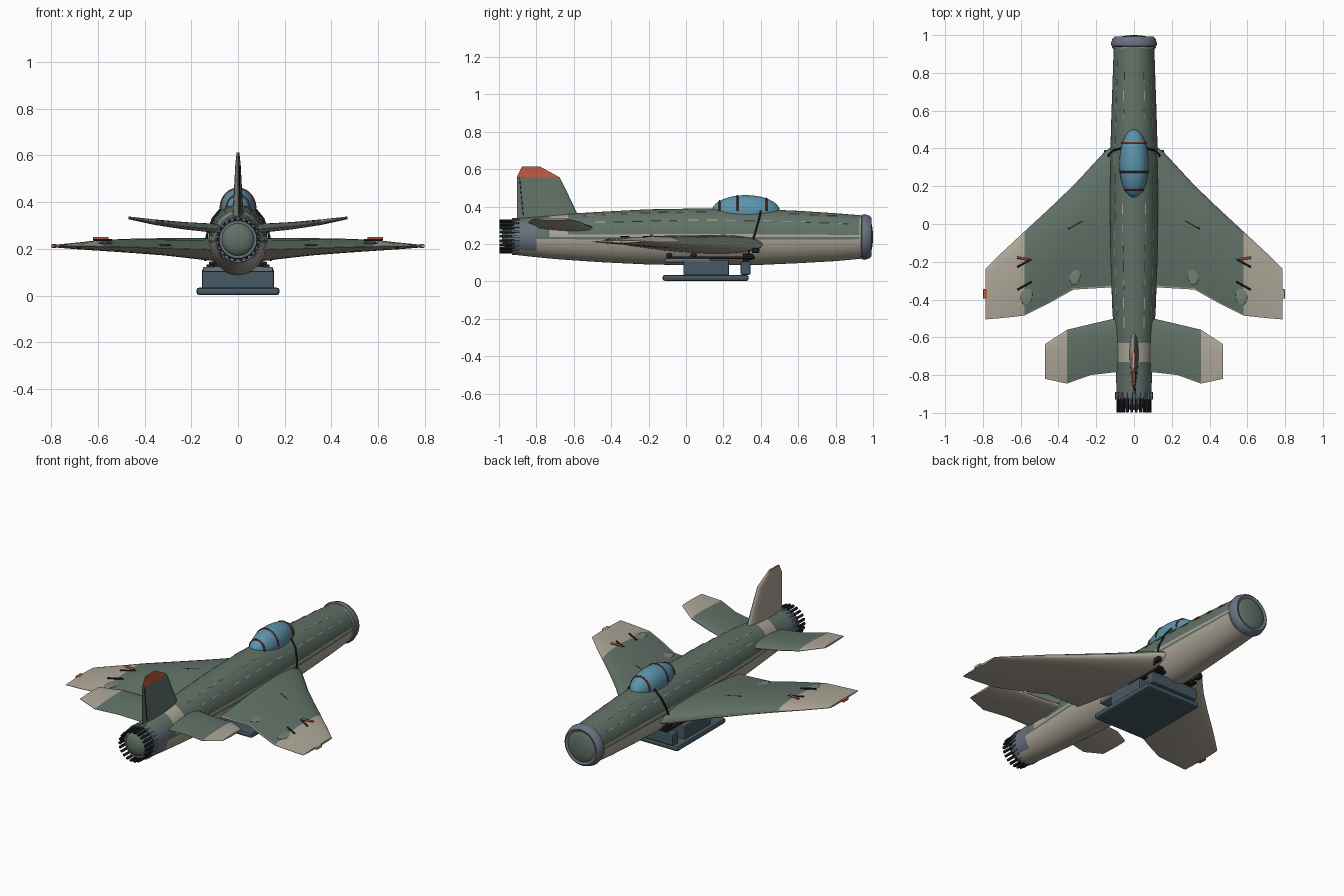
import bpy, bmesh, math
from mathutils import Vector

if "Cube" in bpy.data.objects:
    bpy.data.objects.remove(bpy.data.objects["Cube"])


def material(name, *rgb):
    m = bpy.data.materials.new(name)
    m.use_nodes = True
    col = [((c / 255 + 0.055) / 1.055) ** 2.4 for c in rgb] + [1]
    m.diffuse_color = col
    m.node_tree.nodes["Principled BSDF"].inputs["Base Color"].default_value = col
    return m


GREEN = material("camouflage green", 97, 114, 104)
BEIGE = material("pale beige", 174, 167, 152)
GLASS = material("canopy blue", 92, 148, 172)
RED = material("signal red", 190, 88, 64)
BROWN = material("frame brown", 125, 50, 32)
GREY = material("engine grey", 104, 114, 128)
POD = material("pod slate", 70, 88, 99)
BLACK = material("dark metal", 30, 31, 34)
PALE = material("faded green", 118, 130, 119)


def finish(name, bm, mats, smooth=40):
    bmesh.ops.recalc_face_normals(bm, faces=bm.faces)
    me = bpy.data.meshes.new(name)
    bm.to_mesh(me)
    bm.free()
    for m in mats:
        me.materials.append(m)
    ob = bpy.data.objects.new(name, me)
    bpy.context.collection.objects.link(ob)
    if smooth:
        bpy.ops.object.select_all(action='DESELECT')
        ob.select_set(True)
        bpy.context.view_layer.objects.active = ob
        bpy.ops.object.shade_smooth_by_angle(angle=math.radians(smooth))
    return ob


def loft(rings, rule):
    """Join closed rings of points into a capped skin; rule(ring, side) gives the material index."""
    bm = bmesh.new()
    vs = [[bm.verts.new(p) for p in r] for r in rings]
    n = len(vs[0])
    for i in range(len(vs) - 1):
        for j in range(n):
            k = (j + 1) % n
            f = bm.faces.new((vs[i][j], vs[i][k], vs[i + 1][k], vs[i + 1][j]))
            f.material_index = rule(i, j)
    for i, r in ((0, vs[0]), (len(vs) - 2, vs[-1])):
        bm.faces.new(r).material_index = rule(i, 0)
    return bm


def box(name, mat, centre, size, bevel=0.0, turn=(0, 0, 0)):
    bm = bmesh.new()
    bmesh.ops.create_cube(bm, size=1)
    bmesh.ops.scale(bm, vec=size, verts=bm.verts)
    if bevel:
        bmesh.ops.bevel(bm, geom=bm.edges[:], offset=bevel, segments=2, affect='EDGES', profile=0.5)
    ob = finish(name, bm, [mat], 0)
    ob.location, ob.rotation_euler = centre, turn
    return ob


def ellipsoid(name, mat, centre, radii):
    bm = bmesh.new()
    bmesh.ops.create_uvsphere(bm, u_segments=32, v_segments=20, radius=1)
    bmesh.ops.scale(bm, vec=radii, verts=bm.verts)
    ob = finish(name, bm, [mat], 60)
    ob.location = centre
    return ob


def rod(name, mat, pts, r):
    cu = bpy.data.curves.new(name, 'CURVE')
    cu.dimensions, cu.bevel_depth, cu.bevel_resolution = '3D', r, 1
    cu.use_fill_caps = True
    sp = cu.splines.new('POLY')
    sp.points.add(len(pts) - 1)
    for p, co in zip(sp.points, pts):
        p.co = (*co, 1)
    cu.materials.append(mat)
    ob = bpy.data.objects.new(name, cu)
    bpy.context.collection.objects.link(ob)


def turned(name, mat, profile, zc, n=48):
    """Solid of revolution about the long axis from (y, radius) pairs."""
    rings = [[(r * math.cos(2 * math.pi * k / n), y, zc + r * math.sin(2 * math.pi * k / n))
              for k in range(n)] for y, r in profile]
    return finish(name, loft(rings, lambda i, j: 0), [mat])


# Fuselage: stations of y, half width, bottom z, top z
stations = [(.95, .107, .122, .352), (.8, .112, .108, .364), (.6, .119, .097, .377),
            (.4, .125, .088, .386), (.1, .127, .085, .390), (-.2, .124, .09, .385),
            (-.45, .115, .102, .372), (-.63, .104, .114, .361), (-.73, .099, .122, .353),
            (-.80, .096, .129, .346), (-.92, .09, .142, .335)]
SEG = 64


def hull(y, a):
    for p, q in zip(stations, stations[1:]):
        if q[0] <= y <= p[0]:
            t = (p[0] - y) / (p[0] - q[0])
            _, w, b, top = [u + (v - u) * t for u, v in zip(p, q)]
            return Vector((w * math.cos(a), y, (b + top) / 2 + (top - b) / 2 * math.sin(a)))


def hull_colour(i, j):
    height = min(j, SEG // 2 - 1 - j) if j < SEG // 2 else -1 - min(j - SEG // 2, SEG - 1 - j)
    y = stations[i][0]
    if y <= -.80 and -9 < height < 7:
        return 2
    if y == -.63 and height >= 0:
        return 1
    return 1 if height < -1 or (height == 0 and y > -.7) else 0


rings = [[hull(s[0], 2 * math.pi * k / SEG) for k in range(SEG)] for s in stations]
finish("fuselage", loft(rings, hull_colour), [GREEN, BEIGE, GREY])

# Painted dashes along the upper fuselage
for side in (1, -1):
    for angle, first in ((36, .84), (62, .78)):
        a = math.radians(angle if side > 0 else 180 - angle)
        for k in range(14):
            y = first - k * .1
            if angle > 50 and .08 < y < .55:
                continue
            box("panel_dash", BEIGE, hull(y, a), (.004, .055, .004), 0, (0, -a, 0))

# Nose ring and dome
turned("nose_ring", GREY, [(.935, .108), (.942, .119), (.955, .122), (.982, .114), (.992, .103), (.985, .09)], .237)
turned("nose_trim", BEIGE, [(.928, .111), (.928, .114), (.936, .116), (.936, .111)], .237)
ellipsoid("nose_dome", GREEN, (0, .975, .237), (.097, .025, .097))

# Exhaust with surrounding petals
turned("exhaust_core", GREY, [(-.9, .085), (-.955, .08), (-.955, .06)], .24)
ellipsoid("exhaust_cone", GREEN, (0, -.95, .24), (.07, .035, .07))
for k in range(22):
    a = 2 * math.pi * k / 22
    c, s = math.cos(a), math.sin(a)
    box("exhaust_petal", BLACK, (.086 * c, -.955, .24 + .086 * s), (.012, .085, .014), .002, (0, -a, 0))
    box("exhaust_bracket", GREY, (.093 * c, -.91, .24 + .093 * s), (.014, .04, .01), .002, (0, -a, 0))

# Wings, tailplanes and fin share one aerofoil loft
CH = 14
steps = [(1 - math.cos(math.pi * k / CH)) / 2 for k in range(CH + 1)]


def aerofoil(front, rear, up, down, place):
    bulge = lambda u: 2.6 * math.sqrt(u) * (1 - u)
    upper = [place(front + (rear - front) * u, up * bulge(u) + .001) for u in steps]
    lower = [place(front + (rear - front) * u, -down * bulge(u) - .001) for u in reversed(steps)]
    return upper + lower


def surface(name, sections, side, split):
    rs = [aerofoil(f, r, up, dn, lambda y, h, x=x, z=z: (side * x, y, z + h))
          for x, f, r, z, up, dn in sections]

    def rule(i, j):
        return 0 if j < CH - 1 and sections[i][0] < split else 1
    finish(name, loft(rs, rule), [GREEN, BEIGE], 50)


wing = [(.05, .43, -.33, .197, .052, .05), (.12, .41, -.335, .197, .05, .047),
        (.16, .378, -.338, .198, .048, .043), (.32, .205, -.347, .203, .042, .03),
        (.45, .08, -.42, .207, .036, .024), (.58, -.04, -.485, .21, .028, .018),
        (.70, -.152, -.498, .211, .014, .011), (.785, -.235, -.505, .212, .005, .005)]
tail = [(.04, -.49, -.77, .282, .022, .015), (.10, -.50, -.785, .285, .022, .015),
        (.23, -.53, -.80, .296, .018, .012), (.355, -.56, -.845, .313, .012, .01),
        (.47, -.635, -.82, .333, .005, .005)]

for side, label, lamp in ((1, "left", BEIGE), (-1, "right", RED)):
    surface(label + "_wing", wing, side, .57)
    surface(label + "_tailplane", tail, side, .35)
    box(label + "_tip_lamp", lamp, (side * .788, -.37, .212), (.022, .05, .016), .004)
    # Gauge pins on the wing
    for x, y in ((.31, -.005), (.58, -.207), (.58, -.327)):
        z = .242 if x < .5 else .238
        rod(label + "_wing_pin", BLACK, [(side * (x - .038), y + .021, z), (side * (x + .038), y - .021, z)], .005)
    rod(label + "_red_pin", RED, [(side * .555, -.188, .245), (side * .62, -.178, .245)], .006)
    # Faded oval patches near the flap
    for x, y, z in ((.315, -.26, .216), (.57, -.37, .224)):
        ellipsoid(label + "_wing_patch", PALE, (side * x, y, z), (.032, .062, .006))
    # Retaining cable and clamp
    rod(label + "_cable", BLACK, [(side * .07, .40, .376), (side * .108, .39, .33), (side * .133, .37, .26),
                                  (side * .14, .335, .15)], .005)
    box(label + "_clamp", BLACK, (side * .145, .372, .165), (.025, .04, .025), .004)
    for y in (-.09, .04, .32):
        box(label + "_sling_post", BLACK, (side * .09, y, .125), (.03, .03, .05), .004)

fin = [(.33, -.565, -.904, .024), (.36, -.58, -.904, .022), (.46, -.628, -.904, .016),
       (.555, -.675, -.904, .011), (.565, -.692, -.902, .010), (.613, -.78, -.877, .005)]
fin_rings = [aerofoil(f, r, w, w, lambda y, h, z=z: (h, y, z)) for z, f, r, w in fin]


def fin_colour(i, j):
    return 1 if CH <= j < 2 * CH + 1 else 2 if fin[i][0] > .55 else 0


finish("tail_fin", loft(fin_rings, fin_colour), [GREEN, BEIGE, RED], 50)
rod("rudder_hinge", BLACK, [(.009, -.87, .35), (.006, -.89, .555)], .002)

# Canopy with frame hoops
CY, CZ, RX, RY, RZ = .32, .375, .077, .182, .086
ellipsoid("canopy", GLASS, (0, CY, CZ), (RX, RY, RZ))
for y in (.18, .275, .43):
    k = math.sqrt(1 - ((y - CY) / RY) ** 2)
    rod("canopy_hoop", BROWN, [(RX * k * math.cos(math.pi * t / 20), y, CZ + RZ * k * math.sin(math.pi * t / 20))
                               for t in range(21)], .005)

# Slung equipment pod
box("pod_tray", POD, (0, .105, .018), (.356, .46, .032), .012)
box("pod_body", POD, (0, .108, .07), (.31, .245, .085), .008)
box("pod_lid", GREY, (0, .01, .112), (.3, .24, .022), .005)
box("pod_front_block", POD, (0, .318, .07), (.31, .055, .07), .008)
box("pod_cross_bar", BLACK, (0, .34, .13), (.25, .04, .03), .005)
box("pod_rear_bar", BLACK, (0, -.09, .122), (.2, .03, .03), .005)
for side in (1, -1):
    box("pod_rail", BLACK, (side * .12, .14, .127), (.03, .46, .014), .003)
